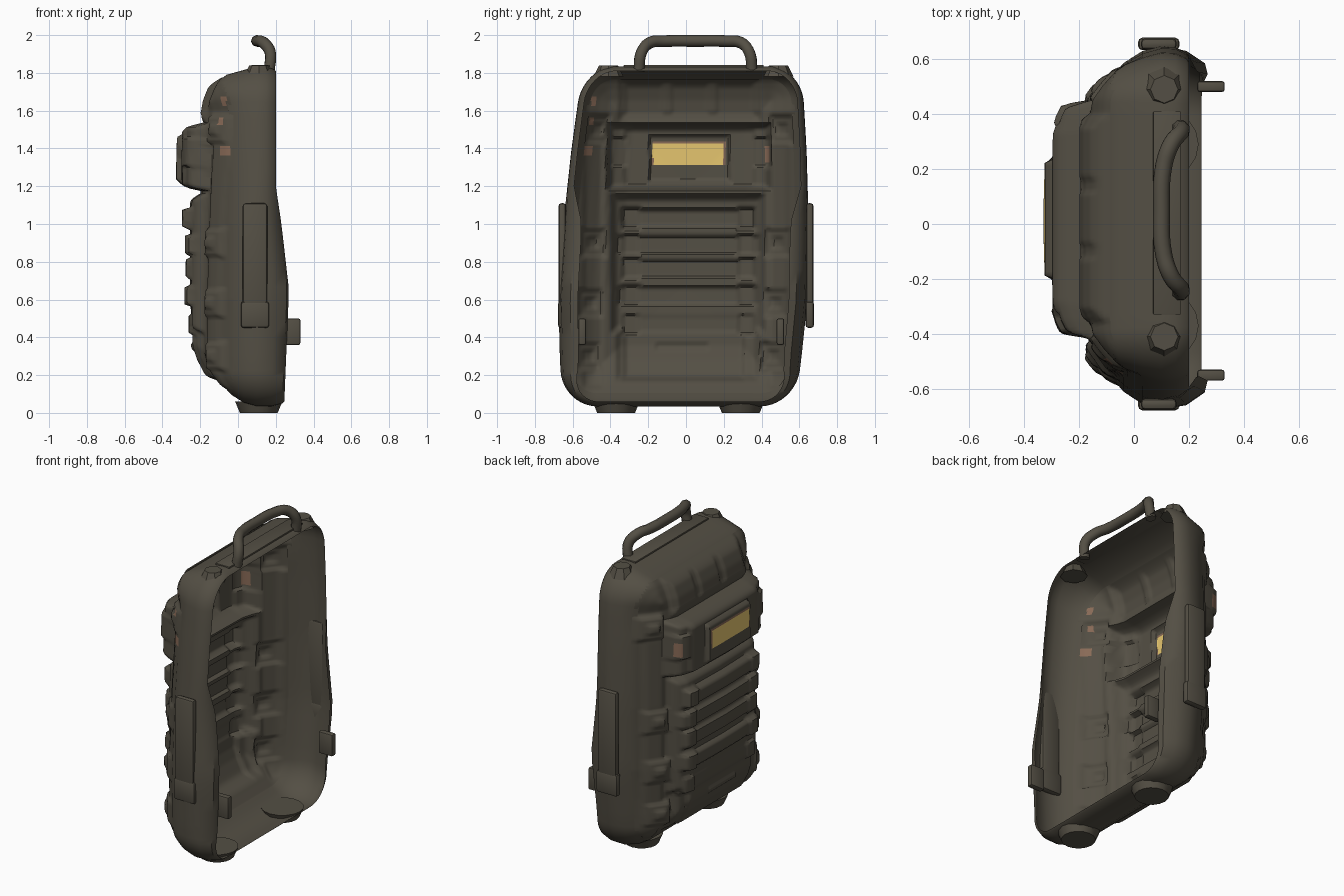
import bpy, bmesh, math
from mathutils import Vector

if "Cube" in bpy.data.objects:
    bpy.data.objects.remove(bpy.data.objects["Cube"])


def material(name, rgb):
    m = bpy.data.materials.new(name)
    m.diffuse_color = (*rgb, 1)
    m.use_nodes = True
    m.node_tree.nodes["Principled BSDF"].inputs["Base Color"].default_value = m.diffuse_color
    return m


FABRIC = material("dark olive fabric", (0.088, 0.078, 0.058))
YELLOW = material("yellow patch", (0.95, 0.68, 0.19))
BROWN = material("worn brown", (0.25, 0.145, 0.095))


def interp(pts, t):
    if t <= pts[0][0]:
        return pts[0][1]
    for (a, va), (b, vb) in zip(pts, pts[1:]):
        if t <= b:
            return va + (vb - va) * (t - a) / (b - a)
    return pts[-1][1]


# Outline: a rounded rectangle in y-z, tapered and slightly sheared
HW, Z0, Z1, R = 0.64, 0.035, 1.835, 0.19
TAPER = [(0, 0.96), (0.3, 1.0), (0.6, 1.03), (1.0, 1.015), (1.4, 0.972), (1.8, 0.91)]
# Depth of the front against distance in from the outline
DEPTH = [(0, 0.1), (0.02, 0.03), (0.06, -0.035), (0.12, -0.088), (0.18, -0.132),
         (0.25, -0.168), (0.32, -0.19), (0.7, -0.2)]


def depth(d, z):
    # the top is fuller than the rest
    full = 0.05 * min(max((z - 1.6) / 0.15, 0), 1) * min(d / 0.02, 1)
    return interp(DEPTH, d) - full


def warp(y, z):
    return y * interp(TAPER, z) + 0.04 * (z - 1)


def inset_of(y, z):
    qy = abs(y) - HW + R
    qz = abs(z - (Z0 + Z1) / 2) - (Z1 - Z0) / 2 + R
    return R - math.hypot(max(qy, 0), max(qz, 0)) - min(max(qy, qz), 0)


def finish(bm, name, mats=(FABRIC,), angle=40):
    me = bpy.data.meshes.new(name)
    bm.to_mesh(me)
    bm.free()
    ob = bpy.data.objects.new(name, me)
    bpy.context.collection.objects.link(ob)
    for m in mats:
        me.materials.append(m)
    bpy.ops.object.select_all(action='DESELECT')
    ob.select_set(True)
    bpy.context.view_layer.objects.active = ob
    bpy.ops.object.shade_smooth_by_angle(angle=math.radians(angle))
    return ob


# Side walls: lofted rings, open at the back
def ring(d):
    r, pts = R - d, []
    for k, (sy, sz) in enumerate(((1, 1), (-1, 1), (-1, -1), (1, -1))):
        cy = sy * (HW - R)
        cz = Z1 - R if sz > 0 else Z0 + R
        for i in range(11):
            a = math.radians(90 * k + 9 * i)
            pts.append((cy + r * math.cos(a), cz + r * math.sin(a)))
    out = []
    for i, p in enumerate(pts):
        q = pts[(i + 1) % len(pts)]
        n = 16 if i % 11 == 10 else 1
        out += [(p[0] + (q[0] - p[0]) * j / n, p[1] + (q[1] - p[1]) * j / n) for j in range(n)]
    return out


def back_shift(z):
    return interp([(0.05, 0.045), (0.3, 0.055), (0.65, 0.07), (1.0, 0.03), (1.2, 0)], z)


bm = bmesh.new()
loops = []
# (x, inset, share of the back shift, inward lip on the lower sides)
for x, d, follow, lip in ((0.2, 0.025, 1, 0.075), (0.19, 0.015, 1, 0.045), (0.15, 0.0, 0.6, 0.015),
                          (0.1, 0, 0, 0), (0.03, 0.02, 0, 0), (None, 0.045, 0, 0), (None, 0.07, 0, 0)):
    row = []
    for y, z in ring(d):
        px = depth(d, z) if x is None else x + follow * back_shift(z)
        k = interp([(0.05, 0.2), (0.25, 1), (1.0, 1), (1.2, 0.15)], z)
        py = warp(y, z) * (1 - lip * k / HW)
        row.append(bm.verts.new((px, py, z)))
    loops.append(row)
for a, b in zip(loops, loops[1:]):
    for i in range(len(a)):
        j = (i + 1) % len(a)
        bm.faces.new((a[i], b[i], b[j], a[j]))
finish(bm, "side_shell")

# Raised parts of the front: (centre y, centre z, half width, half height, rise, edge)
RAISED = [
    (0.01, 0.79, 0.41, 0.37, 0.055, 0.05),    # lower panel
    (0.01, 0.32, 0.38, 0.15, 0.03, 0.04),
    (0.015, 1.355, 0.435, 0.18, 0.095, 0.035),  # upper pocket
    (0.02, 1.35, 0.36, 0.16, 0.105, 0.02),
    (0.02, 1.345, 0.222, 0.13, 0.132, 0.015),  # pocket centre
    (-0.355, 1.38, 0.06, 0.09, 0.115, 0.02),  # pocket tabs
    (0.4, 1.38, 0.05, 0.09, 0.115, 0.02),
    (-0.01, 0.31, 0.33, 0.14, 0.05, 0.03),    # bottom pocket
    (-0.02, 0.35, 0.15, 0.025, 0.06, 0.015),
    (0.02, 1.66, 0.38, 0.12, 0.025, 0.05),    # top flap
]
for z, w, h in ((1.03, 0.36, 0.095), (0.89, 0.39, 0.08), (0.765, 0.36, 0.075),
                (0.62, 0.38, 0.082), (0.47, 0.35, 0.06)):
    RAISED.append((0.01, z, w, 0.058, h, 0.02))        # webbing rows
    for k in (-0.29, 0.32):
        RAISED.append((k, z, 0.055, 0.065, h + 0.01, 0.02))
for y in (-0.22, 0.02, 0.26):
    RAISED.append((y, 1.66, 0.12, 0.1, 0.035, 0.04))   # top flap puffs
for s in (-1, 1):
    RAISED.append((s * 0.49, 0.85, 0.055, 0.72, 0.012, 0.02))  # side straps
    for z in (0.3, 0.58, 0.9, 1.5):
        y = s * 0.49 + 0.04 * (z - 1)
        RAISED.append((y, z, 0.07, 0.08, 0.03, 0.025))         # buckles
        RAISED.append((y, z, 0.045, 0.045, 0.048, 0.03))


def rise(y, z):
    best = 0
    for cy, cz, hw, hh, h, edge in RAISED:
        t = min(hw - abs(y - cy), hh - abs(z - cz)) / edge
        if t > 0:
            t = min(t, 1)
            best = max(best, h * t * (2 - t))
    return best


# Coloured areas: (y0, y1, z0, z1, material slot), first match wins
AREAS = [(-0.175, 0.2, 1.316, 1.427, 1), (-0.182, 0.208, 1.308, 1.437, 2),
         (0.415, 0.443, 1.32, 1.41, 2), (-0.54, -0.495, 1.36, 1.415, 2),
         (-0.505, -0.475, 1.62, 1.675, 2), (-0.51, -0.485, 1.525, 1.56, 2)]

# Front panel: one embossed sheet
bm = bmesh.new()
STEP = 0.0125
grid = {}
for i in range(-50, 51):
    for k in range(4, 147):
        y, z = i * STEP, k * STEP
        d = inset_of(y, z)
        if d >= 0.048:
            wy = warp(y, z)
            fade = min((d - 0.048) / 0.03, 1)
            grid[i, k] = bm.verts.new((depth(d, z) - fade * rise(wy, z), wy, z))
for (i, k), v in grid.items():
    q = [grid.get(p) for p in ((i, k + 1), (i + 1, k + 1), (i + 1, k))]
    if all(q):
        f = bm.faces.new([v] + q)
        c = f.calc_center_median()
        for y0, y1, z0, z1, slot in AREAS:
            if y0 < c.y < y1 and z0 < c.z < z1:
                f.material_index = slot
                break
finish(bm, "front_panel", (FABRIC, YELLOW, BROWN), 50)


def box(name, centre, size, bevel=0.02):
    bm = bmesh.new()
    bmesh.ops.create_cube(bm, size=1)
    bmesh.ops.scale(bm, vec=size, verts=bm.verts)
    bmesh.ops.bevel(bm, geom=bm.edges[:], offset=bevel, segments=2, affect='EDGES', profile=0.5)
    bmesh.ops.translate(bm, vec=centre, verts=bm.verts)
    return finish(bm, name)


def disc(name, centre, r1, r2, height, sides=16):
    bm = bmesh.new()
    bmesh.ops.create_cone(bm, cap_ends=True, segments=sides, radius1=r1, radius2=r2, depth=height)
    bmesh.ops.translate(bm, vec=centre, verts=bm.verts)
    return finish(bm, name)


# Side pouches, strap ends, feet and top buttons
for side, s in (("left", 1), ("right", -1)):
    box(side + "_side_pouch", (0.09, s * 0.655, 0.78), (0.13, 0.04, 0.66), 0.015)
    box(side + "_pouch_band", (0.09, s * 0.655, 0.52), (0.15, 0.045, 0.14), 0.015)
    box(side + "_strap_end", (0.28, -0.025 + s * 0.525, 0.43), (0.1, 0.04, 0.14), 0.01)
    disc(side + "_foot", (0.11, -0.04 + s * 0.33, 0.03), 0.1, 0.125, 0.06)
    disc(side + "_top_button", (0.11, 0.04 + s * 0.45, 1.81), 0.08, 0.05, 0.06, 8)
# Ridge along the top seam
box("top_seam", (0.12, 0.04, 1.836), (0.1, 0.74, 0.012), 0.004)

# Carry handle
cu = bpy.data.curves.new("carry_handle", 'CURVE')
cu.dimensions = '3D'
cu.bevel_depth = 0.031
cu.bevel_resolution = 2
cu.use_fill_caps = True
path = [(0.165, -0.25, 1.81), (0.17, -0.235, 1.91), (0.135, -0.19, 1.96), (0.108, -0.11, 1.968),
        (0.1, 0.05, 1.969), (0.108, 0.21, 1.968), (0.135, 0.29, 1.96), (0.17, 0.335, 1.91),
        (0.165, 0.35, 1.81)]
sp = cu.splines.new('BEZIER')
sp.bezier_points.add(len(path) - 1)
for bp, co in zip(sp.bezier_points, path):
    bp.co = Vector(co)
    bp.handle_left_type = bp.handle_right_type = 'AUTO'
sp.resolution_u = 5
cu.materials.append(FABRIC)
handle = bpy.data.objects.new("carry_handle", cu)
bpy.context.collection.objects.link(handle)
bpy.ops.object.select_all(action='DESELECT')
handle.select_set(True)
bpy.context.view_layer.objects.active = handle
bpy.ops.object.convert(target='MESH')
bpy.ops.object.shade_smooth_by_angle(angle=math.radians(50))
